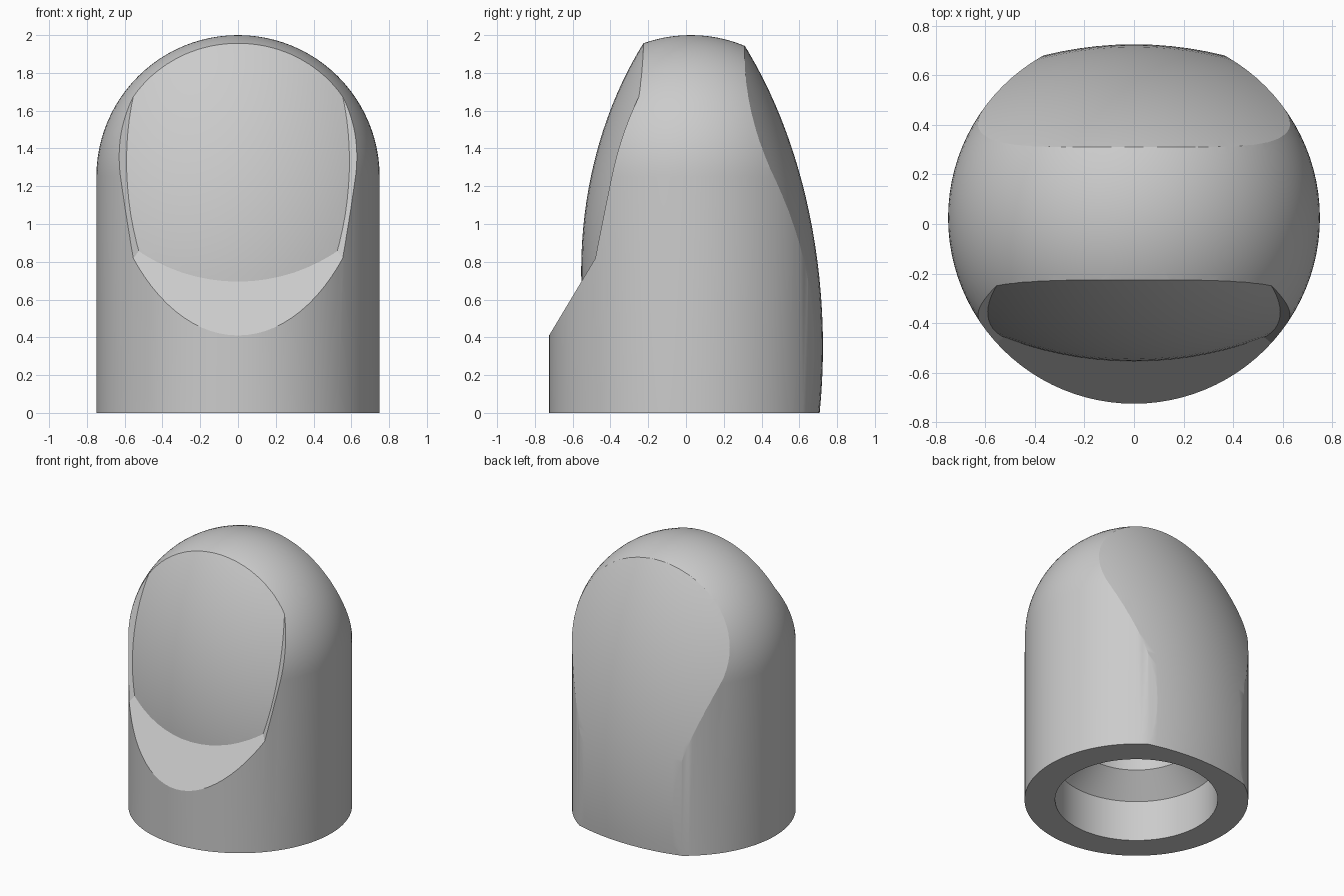
import bpy, bmesh, math
from mathutils import Vector, Matrix

if "Cube" in bpy.data.objects:
    bpy.data.objects.remove(bpy.data.objects["Cube"], do_unlink=True)

AXIS_Y = 0.025      # body axis
RADIUS = 0.75
DOME_Z = 1.25       # where the cylinder turns into the dome


def add_object(name, bm):
    bmesh.ops.recalc_face_normals(bm, faces=bm.faces)
    mesh = bpy.data.meshes.new(name)
    bm.to_mesh(mesh)
    bm.free()
    obj = bpy.data.objects.new(name, mesh)
    bpy.context.collection.objects.link(obj)
    return obj


def ellipsoid(name, centre, radii):
    bm = bmesh.new()
    bmesh.ops.create_uvsphere(bm, u_segments=128, v_segments=80, radius=1,
                              matrix=Matrix.LocRotScale(centre, None, radii))
    return add_object(name, bm)


def apply_boolean(target, cutter, operation):
    mod = target.modifiers.new("cut", "BOOLEAN")
    mod.operation, mod.object, mod.solver = operation, cutter, "EXACT"
    bpy.context.view_layer.update()
    result = target.evaluated_get(bpy.context.evaluated_depsgraph_get())
    mesh = bpy.data.meshes.new_from_object(result)
    target.modifiers.clear()
    target.data = mesh
    bpy.data.objects.remove(cutter, do_unlink=True)


# Domed body with a stepped socket, spun from one profile
profile = [(0, 1.0), (0.39, 1.0), (0.39, 0.455), (0.545, 0.3), (0.545, 0.17),
           (0.545, 0), (RADIUS, 0)]
for i in range(25):
    a = math.pi / 2 * i / 24
    profile.append((RADIUS * math.cos(a), DOME_Z + RADIUS * math.sin(a)))
bm = bmesh.new()
verts = [bm.verts.new((r, AXIS_Y, z)) for r, z in profile]
edges = [bm.edges.new(pair) for pair in zip(verts, verts[1:])]
bmesh.ops.spin(bm, geom=verts + edges, cent=(0, AXIS_Y, 0), axis=(0, 0, 1),
               angle=2 * math.pi, steps=96, use_merge=True)
bmesh.ops.remove_doubles(bm, verts=bm.verts, dist=1e-4)
body = add_object("domed_cap", bm)

# Rounded back face
apply_boolean(body, ellipsoid("back_shape", (0, -0.775, 0.35), (1.5, 1.5, 2.31)),
              "INTERSECT")

# Front recess: a block trimmed by sloped floor and side planes, with a bulging bed
bm = bmesh.new()
bmesh.ops.create_cube(bm, size=2, matrix=Matrix.Translation((0, -1, 1.3)))
planes = [((0, -0.725, 0.41), (0, 1.667, -1)),
          ((-1.03, 0, 0), (1, 2.26, -0.61)),
          ((1.03, 0, 0), (-1, 2.26, -0.61))]
for point, normal in planes:
    cut = bmesh.ops.bisect_plane(bm, geom=bm.verts[:] + bm.edges[:] + bm.faces[:],
                                 plane_co=point, plane_no=Vector(normal).normalized(),
                                 clear_outer=True)
    rim = [e for e in cut["geom_cut"] if isinstance(e, bmesh.types.BMEdge)]
    bmesh.ops.holes_fill(bm, edges=rim)
recess = add_object("recess_shape", bm)
apply_boolean(recess, ellipsoid("bed_shape", (0, 0.945, 0.75), (1.5, 1.5, 1.93)),
              "DIFFERENCE")
apply_boolean(body, recess, "DIFFERENCE")

# Single grey material
grey = bpy.data.materials.new("light_grey")
grey.use_nodes = True
colour = (0.6, 0.6, 0.6, 1)
grey.diffuse_color = colour
grey.node_tree.nodes["Principled BSDF"].inputs["Base Color"].default_value = colour
body.data.materials.clear()
body.data.materials.append(grey)
for face in body.data.polygons:
    face.material_index = 0

# Smooth shading with crisp recess edges
bpy.ops.object.select_all(action="DESELECT")
body.select_set(True)
bpy.context.view_layer.objects.active = body
bpy.ops.object.shade_smooth_by_angle(angle=math.radians(20))
